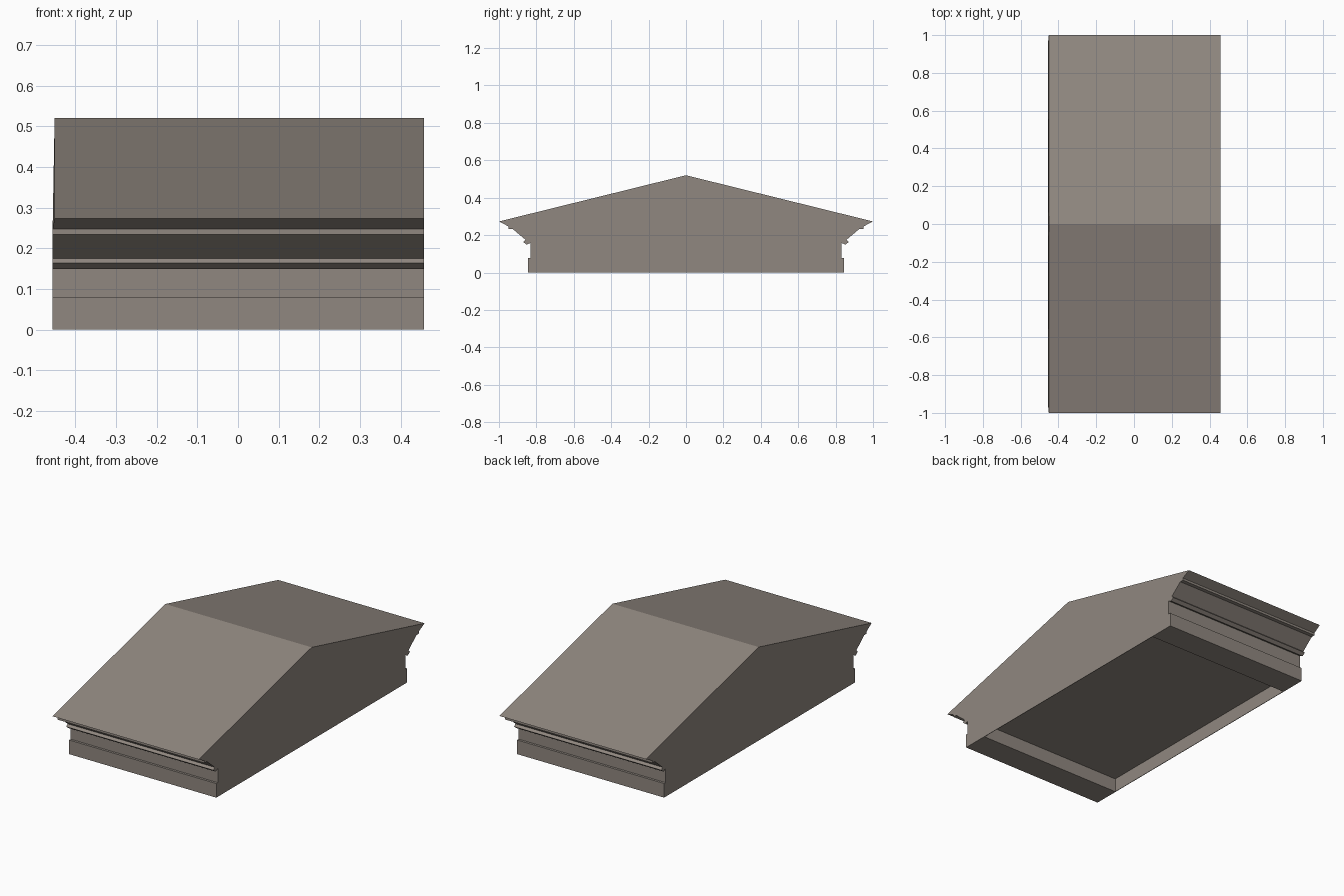
import bpy, bmesh

if "Cube" in bpy.data.objects:
    bpy.data.objects.remove(bpy.data.objects["Cube"])

X0, X1 = -0.456, 0.457

stone = bpy.data.materials.new("warm grey stone")
stone.diffuse_color = (0.28, 0.245, 0.215, 1)
stone.use_nodes = True
stone.node_tree.nodes["Principled BSDF"].inputs["Base Color"].default_value = stone.diffuse_color


def finish(bm, name):
    bmesh.ops.recalc_face_normals(bm, faces=bm.faces)
    me = bpy.data.meshes.new(name)
    bm.to_mesh(me)
    bm.free()
    me.materials.append(stone)
    ob = bpy.data.objects.new(name, me)
    bpy.context.collection.objects.link(ob)
    return ob


def extrude_x(name, pts, x0, x1):
    """Extrude a closed (y, z) outline along x."""
    bm = bmesh.new()
    face = bm.faces.new([bm.verts.new((x0, y, z)) for y, z in pts])
    r = bmesh.ops.extrude_face_region(bm, geom=[face])
    for v in r["geom"]:
        if isinstance(v, bmesh.types.BMVert):
            v.co.x = x1
    return finish(bm, name)


def rect(y0, y1, z0, z1):
    return [(y0, z0), (y1, z0), (y1, z1), (y0, z1)]


# Gabled body with stepped eaves cornice; one half outline, mirrored
half = [(0.832, 0.078), (0.832, 0.158), (0.852, 0.149), (0.87, 0.163),
        (0.858, 0.175), (0.928, 0.234), (0.95, 0.234), (0.95, 0.247),
        (1.0, 0.273)]
outline = half + [(0, 0.52)] + [(-y, z) for y, z in reversed(half)]
body = extrude_x("gabled_roof_body", outline, X0, X1)

# The ridge leans in very slightly on the left gable
for v in body.data.vertices:
    if v.co.x < 0 and v.co.z > 0.26:
        v.co.x = -0.451

# Plinth blocks under each eave, leaving a shallow recess underneath
for s, name in ((-1, "front_plinth"), (1, "back_plinth")):
    extrude_x(name, rect(s * 0.695, s * 0.845, 0, 0.079), X0, X1)

# Thin side skirts closing the recess
extrude_x("left_skirt", rect(-0.695, 0.695, 0, 0.079), X0, X0 + 0.003)
extrude_x("right_skirt", rect(-0.695, 0.695, 0, 0.079), X1 - 0.003, X1)
